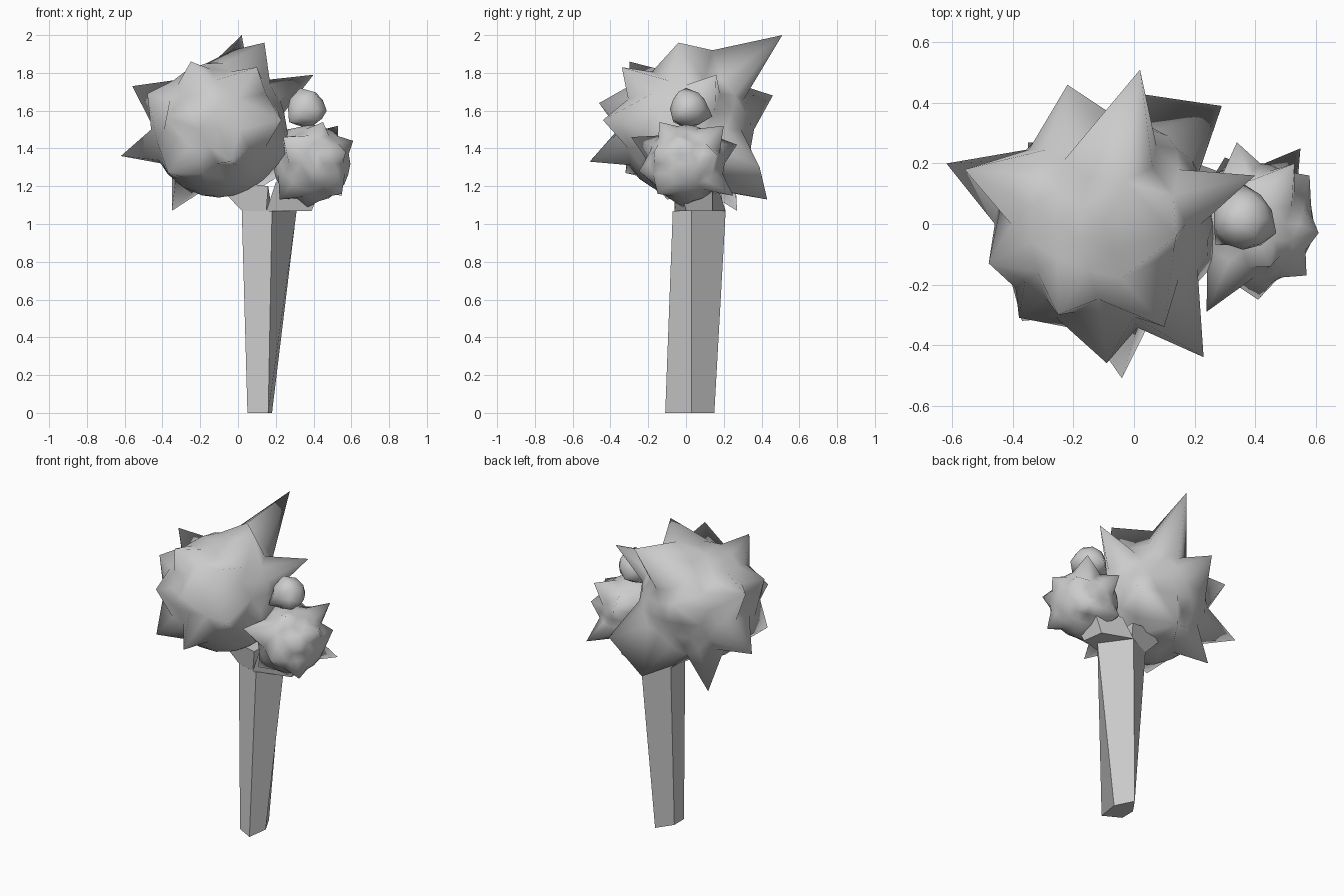
import bpy, bmesh
from mathutils import Vector

if "Cube" in bpy.data.objects:
    bpy.data.objects.remove(bpy.data.objects["Cube"])


def finish(bm, name, smooth=False):
    bmesh.ops.recalc_face_normals(bm, faces=bm.faces[:])
    for f in bm.faces:
        f.smooth = smooth
    me = bpy.data.meshes.new(name)
    bm.to_mesh(me)
    bm.free()
    ob = bpy.data.objects.new(name, me)
    bpy.context.collection.objects.link(ob)
    return ob


def loft(name, rings):
    """Flat-sided limb through a list of equal-length point rings."""
    bm = bmesh.new()
    vs = [[bm.verts.new(p) for p in r] for r in rings]
    n = len(vs[0])
    for a, b in zip(vs, vs[1:]):
        for i in range(n):
            j = (i + 1) % n
            bm.faces.new((a[i], a[j], b[j], b[i]))
    bm.faces.new(vs[0])
    bm.faces.new(vs[-1])
    return finish(bm, name)


def spiky(name, centre, radius, tips, gap, subdiv=3):
    """Low-poly ball: icosphere points, replaced by the tips (x, y, z) near them."""
    c = Vector(centre)
    outs = [Vector(t) - c for t in tips]
    ico = bmesh.new()
    bmesh.ops.create_icosphere(ico, subdivisions=subdiv, radius=1)
    for v in ico.verts:
        d = v.co.normalized()
        if all(d.angle(t) > gap for t in outs[:len(tips)]):
            outs.append(d * radius)
    ico.free()
    # connect the points as a hull on the unit sphere, then push them out
    bm = bmesh.new()
    for o in outs:
        bm.verts.new(o.normalized())
    bmesh.ops.convex_hull(bm, input=bm.verts[:])
    bmesh.ops.recalc_face_normals(bm, faces=bm.faces[:])
    for v in bm.verts:
        v.co = c + min(outs, key=lambda o: (o.normalized() - v.co).length)
    return finish(bm, name, True)


# five-sided trunk, wider at the top
foot = [(.05, -.05, 0), (.16, -.11, 0), (.18, .03, 0), (.12, .15, 0), (.05, .05, 0)]
fork = [(.02, -.02, 1.07), (.18, -.07, 1.07), (.31, .03, 1.07), (.18, .21, 1.07), (.02, .13, 1.07)]
loft("trunk", [foot, fork])

# two short branches into the crowns
loft("left_branch", [
    [(.02, -.02, 1.07), (.15, -.06, 1.07), (.18, .20, 1.07), (.02, .13, 1.07)],
    [(-.14, -.04, 1.24), (.16, -.06, 1.20), (.16, .18, 1.20), (-.14, .14, 1.24)]])
loft("right_branch", [
    [(.15, -.06, 1.07), (.39, .0, 1.07), (.37, .14, 1.07), (.18, .21, 1.07)],
    [(.20, -.06, 1.22), (.46, -.04, 1.24), (.44, .14, 1.24), (.22, .16, 1.22)]])

# large spiky crown
spiky("large_crown", (-.10, 0, 1.50), .36, [
    (.02, .51, 2.0), (.14, -.04, 1.96), (-.03, .14, 1.92), (.40, .16, 1.79),
    (-.56, .18, 1.73), (-.62, .20, 1.36), (-.35, .27, 1.07), (.02, .43, 1.13),
    (.29, .39, 1.30), (-.22, .46, 1.68), (.23, -.44, 1.55), (-.04, -.51, 1.33),
    (-.09, -.46, 1.64), (-.25, -.30, 1.86), (-.48, -.13, 1.69), (-.43, -.10, 1.44),
    (-.37, -.32, 1.27), (.10, -.34, 1.83), (.27, -.13, 1.38), (-.38, -.31, 1.56)], .24)

# medium spiky crown
spiky("medium_crown", (.39, 0, 1.32), .205, [
    (.24, -.29, 1.46), (.41, -.25, 1.28), (.55, -.15, 1.16), (.61, -.03, 1.44),
    (.58, .16, 1.37), (.55, .25, 1.15), (.34, .27, 1.42), (.53, .20, 1.52),
    (.37, -.02, 1.09), (.22, -.10, 1.13), (.45, -.14, 1.54), (.57, -.17, 1.38),
    (.26, .02, 1.50), (.30, .22, 1.18)], .24)

# small round tuft on top
spiky("small_tuft", (.36, .015, 1.61), .10, [
    (.47, -.03, 1.60), (.35, .14, 1.57), (.27, -.07, 1.54), (.27, .07, 1.54),
    (.33, 0, 1.72), (.40, -.04, 1.70), (.42, -.07, 1.55)], .35, 2)
